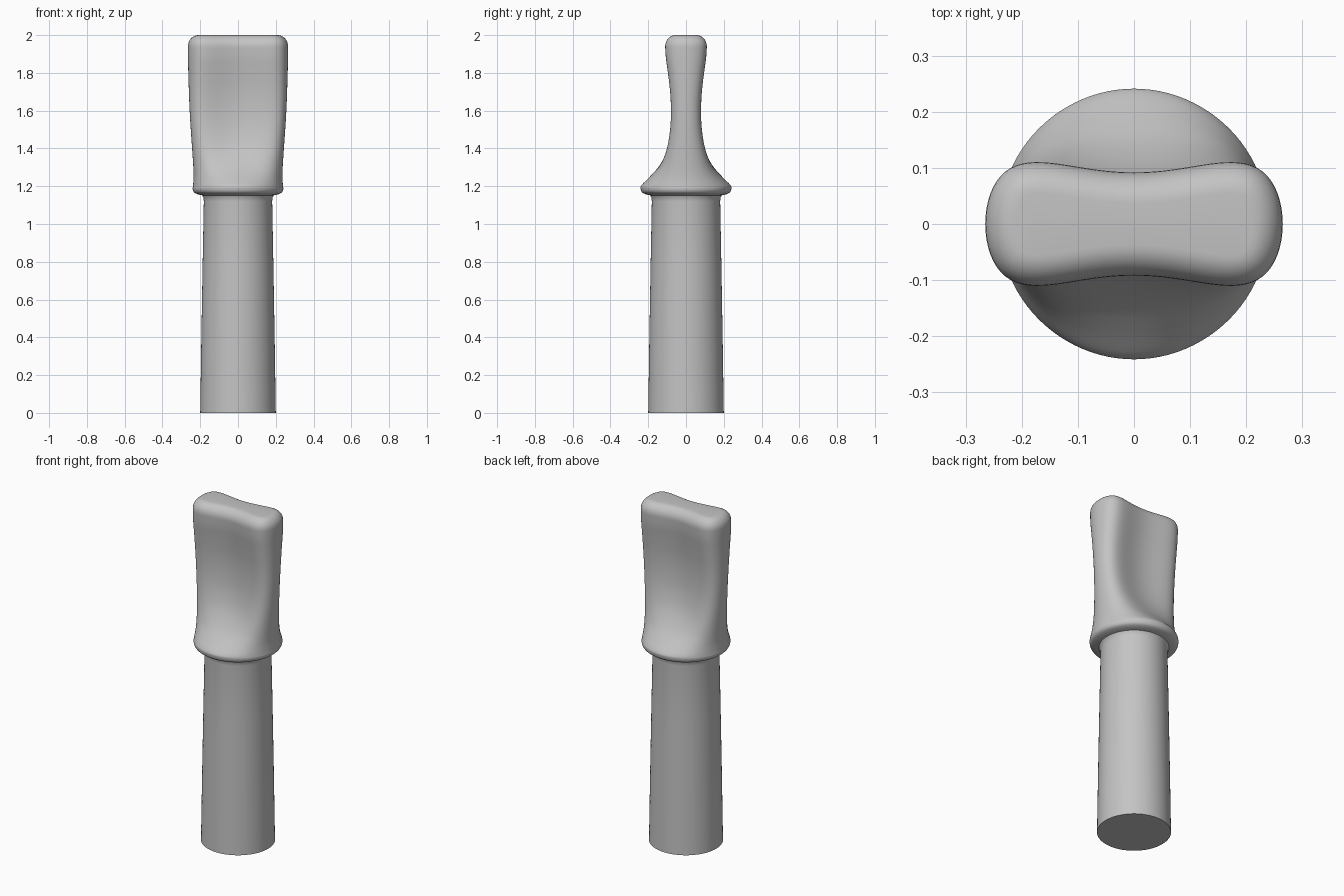
import bpy, bmesh, math
from mathutils import Vector

cube = bpy.data.objects.get("Cube")
if cube:
    bpy.data.objects.remove(cube, do_unlink=True)

SIDES = 96


def make_material(name, colour):
    mat = bpy.data.materials.new(name)
    mat.use_nodes = True
    mat.diffuse_color = colour
    mat.node_tree.nodes["Principled BSDF"].inputs["Base Color"].default_value = colour
    return mat


def outline(z, width, waist, lobe, inset=0.0):
    """Two-lobed cross-section (a circle when lobe is 0), shrunk by inset."""
    ring = []
    for i in range(SIDES):
        t = math.tau * i / SIDES
        c, s = math.cos(t), math.sin(t)
        tangent = Vector((-width * s, c * (waist + lobe * c * c) - 2 * lobe * c * s * s))
        normal = Vector((tangent.y, -tangent.x)).normalized()
        x = width * c - inset * normal.x
        y = s * (waist + lobe * c * c) - inset * normal.y
        ring.append((x, y, z))
    return ring


def smooth_rows(rows, steps):
    """Catmull-Rom interpolation through the control sections."""
    padded = [rows[0]] + rows + [rows[-1]]
    result = []
    for p0, p1, p2, p3 in zip(padded, padded[1:], padded[2:], padded[3:]):
        for j in range(steps):
            u = j / steps
            result.append([
                0.5 * (2 * b + (c - a) * u + (2 * a - 5 * b + 4 * c - d) * u * u
                       + (3 * b - a - 3 * c + d) * u ** 3)
                for a, b, c, d in zip(p0, p1, p2, p3)])
    return result + [rows[-1]]


def loft(name, rings, mat):
    bm = bmesh.new()
    loops = [[bm.verts.new(p) for p in ring] for ring in rings]
    for low, high in zip(loops, loops[1:]):
        for i in range(SIDES):
            k = (i + 1) % SIDES
            bm.faces.new((low[i], low[k], high[k], high[i]))
    bm.faces.new(loops[0][::-1])
    bm.faces.new(loops[-1])
    mesh = bpy.data.meshes.new(name)
    bm.to_mesh(mesh)
    bm.free()
    mesh.materials.append(mat)
    obj = bpy.data.objects.new(name, mesh)
    bpy.context.collection.objects.link(obj)
    bpy.ops.object.select_all(action='DESELECT')
    obj.select_set(True)
    bpy.context.view_layer.objects.active = obj
    bpy.ops.object.shade_smooth_by_angle(angle=math.radians(40))
    return obj


grey = make_material("plain grey", (0.55, 0.55, 0.55, 1))

# Tapered round shaft with a small fillet under the collar
shaft = [outline(z, r, r, 0) for z, r in
         ((0, 0.2), (0.4, 0.194), (0.8, 0.187), (1.12, 0.181), (1.14, 0.183), (1.152, 0.19))]

# Rounded collar flowing into the pinched grip: height, half width, waist, lobe
sections = [
    (1.152, 0.19, 0.19, 0), (1.158, 0.215, 0.215, 0), (1.168, 0.233, 0.233, 0),
    (1.185, 0.24, 0.24, 0), (1.205, 0.238, 0.236, 0), (1.25, 0.235, 0.192, 0.03),
    (1.31, 0.237, 0.14, 0.065), (1.4, 0.243, 0.092, 0.095), (1.5, 0.25, 0.067, 0.103),
    (1.6, 0.256, 0.06, 0.105), (1.7, 0.26, 0.063, 0.112), (1.8, 0.263, 0.075, 0.12),
    (1.88, 0.265, 0.087, 0.126), (1.94, 0.265, 0.092, 0.126)]
grip = [outline(*row) for row in smooth_rows(sections, 4)]

# Rounded rim up to the flat top
radius = 0.055
rim = []
for i in range(1, 9):
    angle = math.pi / 2 * i / 8
    rim.append(outline(1.94 + 0.06 * math.sin(angle), 0.265, 0.092, 0.126,
                       radius * (1 - math.cos(angle))))

loft("grip_and_shaft", shaft + grip[1:] + rim, grey)
